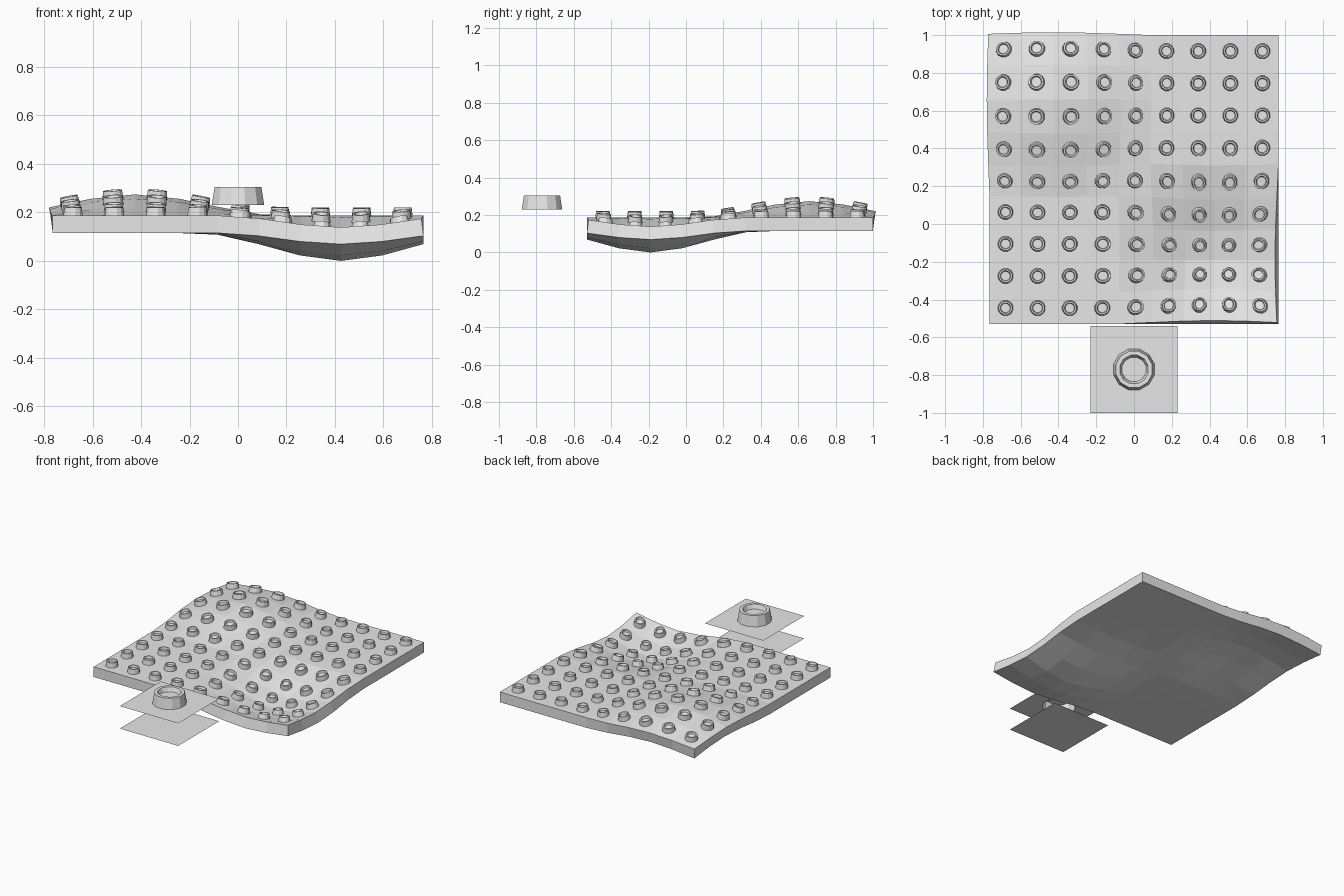
import bpy, bmesh, math
from mathutils import Vector

if "Cube" in bpy.data.objects:
    bpy.data.objects.remove(bpy.data.objects["Cube"])

N, CELL = 9, 0.17            # plate cells per side, cell size
X0, Y0, Z0 = -0.765, -0.53, 0.115
THICK, HSCALE = 0.072, 0.45  # plate thickness, stud height factor
TILE, TILE_Y = 0.46, -0.77   # sample tile size and position
SIDES = 12
PROFILE = [(0.112, 0.0), (0.1, 0.075), (0.078, 0.075), (0.066, 0.045)]

grey = bpy.data.materials.new("light grey")
grey.diffuse_color = (0.8, 0.8, 0.8, 1)
grey.use_nodes = True
grey.node_tree.nodes["Principled BSDF"].inputs["Base Color"].default_value = grey.diffuse_color


def finish(bm, name, recalc=True):
    if recalc:
        bmesh.ops.recalc_face_normals(bm, faces=bm.faces)
    me = bpy.data.meshes.new(name)
    bm.to_mesh(me)
    bm.free()
    me.materials.append(grey)
    ob = bpy.data.objects.new(name, me)
    bpy.context.collection.objects.link(ob)
    return ob


# Wavy surface: one smooth hill and one smooth hollow
def height(x, y):
    z = Z0
    for cx, cy, amp in ((-0.425, 0.66, 0.087), (0.425, -0.19, -0.115)):
        t = max(0.0, 1 - math.hypot(x - cx, y - cy) / 0.6)
        z += amp * t * t * (3 - 2 * t)
    return z


def node(i, j, h):
    x, y, e = X0 + i * CELL, Y0 + j * CELL, 0.08
    n = Vector((height(x - e, y) - height(x + e, y),
                height(x, y - e) - height(x, y + e), 2 * e)).normalized()
    return Vector((x, y, height(x, y))) + n * h


def on_plate(u, v, h):
    i, j = min(int(u), N - 1), min(int(v), N - 1)
    s, t = u - i, v - j
    low = node(i, j, h).lerp(node(i + 1, j, h), s)
    high = node(i, j + 1, h).lerp(node(i + 1, j + 1, h), s)
    return low.lerp(high, t)


# Hollow stud, placed by a function of (dx, dy, dz)
def add_stud(bm, place):
    rings = []
    for r, z in PROFILE:
        ring = []
        for k in range(SIDES):
            a = 2 * math.pi * (k + 0.5) / SIDES
            ring.append(bm.verts.new(place(r * math.cos(a), r * math.sin(a), z)))
        rings.append(ring)
    for a, b in zip(rings, rings[1:]):
        for k in range(SIDES):
            m = (k + 1) % SIDES
            bm.faces.new((a[k], a[m], b[m], b[k]))
    bm.faces.new(rings[-1])
    return rings[0]


# Plate: lower and upper skins joined by a rim
bm = bmesh.new()
skins = [[[bm.verts.new(node(i, j, h)) for j in range(N + 1)]
          for i in range(N + 1)] for h in (0, THICK)]
for g in skins:
    for i in range(N):
        for j in range(N):
            bm.faces.new((g[i][j], g[i + 1][j], g[i + 1][j + 1], g[i][j + 1]))
lo, hi = skins
for k in range(N):
    for e in (0, N):
        bm.faces.new((lo[k][e], lo[k + 1][e], hi[k + 1][e], hi[k][e]))
        bm.faces.new((lo[e][k], lo[e][k + 1], hi[e][k + 1], hi[e][k]))
finish(bm, "wavy_plate")

# Studs on the plate, following its surface
bm = bmesh.new()
for i in range(N):
    for j in range(N):
        add_stud(bm, lambda dx, dy, dz: on_plate(
            i + 0.5 + dx / TILE, j + 0.5 + dy / TILE, THICK + dz * HSCALE))
for f in bm.faces:
    f.normal_update()
finish(bm, "plate_studs", recalc=False)

# Sample tile: upper sheet with an opening under one large stud
half = TILE / 2
corners = [(-half, -half), (half, -half), (half, half), (-half, half)]
bm = bmesh.new()
base = add_stud(bm, lambda dx, dy, dz: Vector((dx, TILE_Y + dy, 0.23 + dz)))
sq = [bm.verts.new((x, TILE_Y + y, 0.23)) for x, y in corners]
edges = [bm.edges.new((sq[k], sq[(k + 1) % 4])) for k in range(4)]
edges += [bm.edges.get((base[k], base[(k + 1) % SIDES])) for k in range(SIDES)]
bmesh.ops.triangle_fill(bm, use_beauty=True, edges=edges, normal=(0, 0, 1))
flat = [f for f in bm.faces if all(abs(v.co.z - 0.23) < 1e-5 for v in f.verts)]
bmesh.ops.dissolve_limit(bm, angle_limit=0.01, verts=[], edges=list(
    {e for f in flat for e in f.edges if all(g in flat for g in e.link_faces)
     and len(e.link_faces) == 2 and e.verts[0] in sq and e.verts[1] in sq}))
for f in bm.faces:
    f.normal_update()
    if f.normal.z < -0.9:
        f.normal_flip()
finish(bm, "sample_tile_top", recalc=False)

# Sample tile: lower sheet
bm = bmesh.new()
bm.faces.new([bm.verts.new((x, TILE_Y + y, 0.07)) for x, y in corners])
finish(bm, "sample_tile_bottom", recalc=False)
